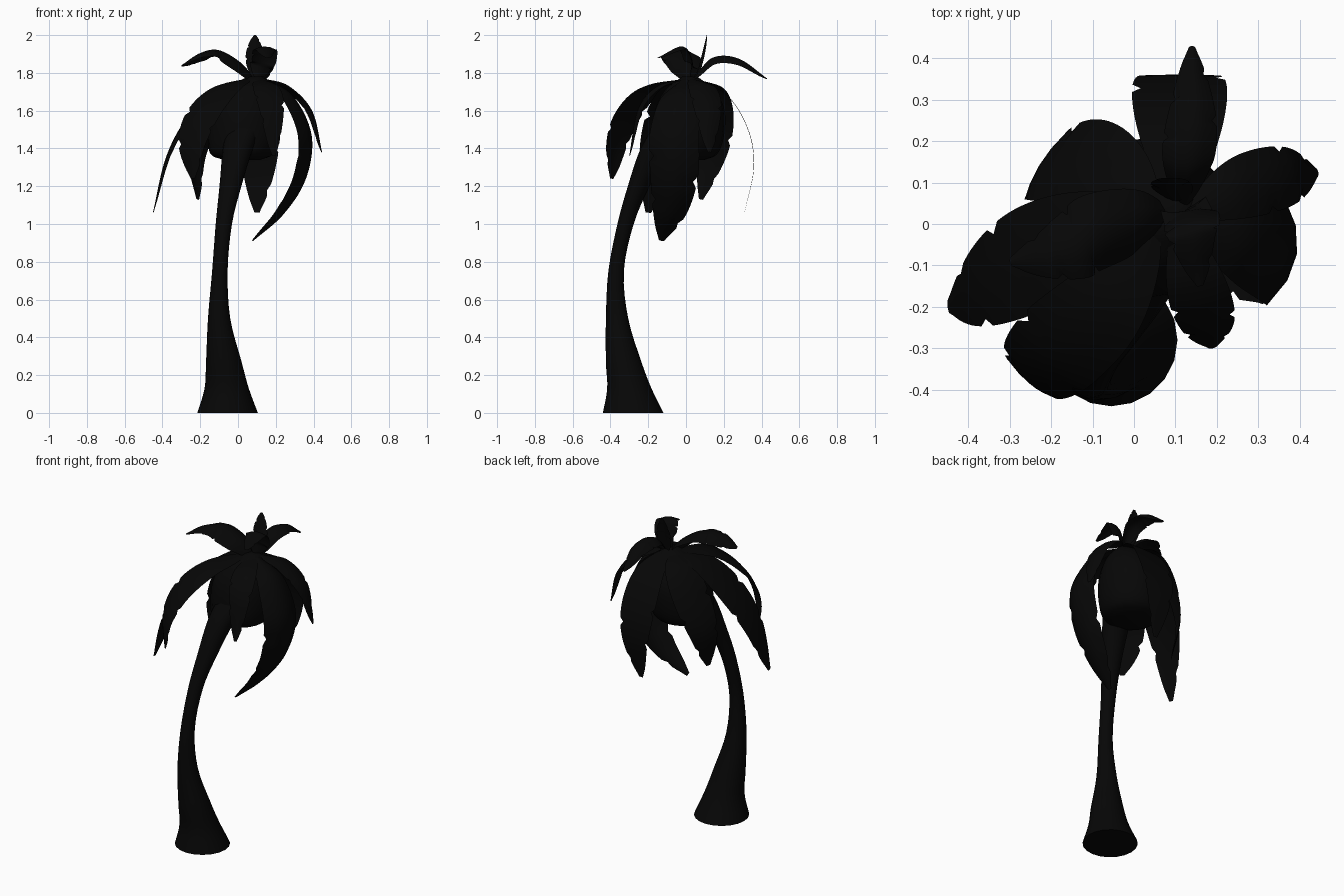
import bpy, math
from mathutils import Vector

if "Cube" in bpy.data.objects:
    bpy.data.objects.remove(bpy.data.objects["Cube"])

dark = bpy.data.materials.new("dark")
dark.diffuse_color = (0.002, 0.002, 0.002, 1)
dark.use_nodes = True
dark.node_tree.nodes["Principled BSDF"].inputs["Base Color"].default_value = dark.diffuse_color


def spline(pts, n):
    """Catmull-Rom samples through points of any dimension."""
    out = []
    for k in range(n + 1):
        t = k / n * (len(pts) - 1)
        i = min(int(t), len(pts) - 2)
        u = t - i
        b, c = pts[i], pts[i + 1]
        a = pts[i - 1] if i else [2 * p - q for p, q in zip(b, c)]
        d = pts[i + 2] if i + 2 < len(pts) else [2 * q - p for p, q in zip(b, c)]
        out.append([0.5 * (2 * q + (r - p) * u + (2 * p - 5 * q + 4 * r - s) * u * u
                    + (3 * q - p - 3 * r + s) * u ** 3) for p, q, r, s in zip(a, b, c, d)])
    return out


def make(name, verts, faces, angle):
    me = bpy.data.meshes.new(name)
    me.from_pydata(verts, [], faces)
    me.materials.append(dark)
    ob = bpy.data.objects.new(name, me)
    bpy.context.collection.objects.link(ob)
    bpy.ops.object.select_all(action='DESELECT')
    ob.select_set(True)
    bpy.context.view_layer.objects.active = ob
    bpy.ops.object.shade_smooth_by_angle(angle=math.radians(angle))
    return ob


def stack(name, rings, n, sides=20):
    """Horizontal rings (x, y, z, radius) skinned into a closed body."""
    rs = spline(rings, n)
    verts = [(x + r * math.cos(a), y + r * math.sin(a), z)
             for x, y, z, r in rs for a in (2 * math.pi * j / sides for j in range(sides))]
    faces = [(i * sides + j, i * sides + (j + 1) % sides,
              (i + 1) * sides + (j + 1) % sides, (i + 1) * sides + j)
             for i in range(n) for j in range(sides)]
    faces += [tuple(reversed(range(sides))), tuple(range(n * sides, (n + 1) * sides))]
    return make(name, verts, faces, 50)


def frond(name, pts, width, side, fold=0.15, n=32):
    """Notched leaf blade swept along a midrib, slightly folded along it."""
    mid = [Vector(p) for p in spline(pts, n)]
    s0 = Vector(side).normalized()
    verts = []
    for i, p in enumerate(mid):
        tan = (mid[min(i + 1, n)] - mid[max(i - 1, 0)]).normalized()
        s = (s0 - tan * s0.dot(tan)).normalized()
        up = tan.cross(s)
        if up.dot(p - Vector((0.04, 0.03, 1.4))) < 0:
            up = -up
        t = i / n
        w = width / 2 * max(0.03, math.sin(math.pi * t ** 0.9)) ** 0.62
        for k in (-1, -0.5, 0, 0.5, 1):
            # torn notches at alternating stations of each edge
            cut = 0.82 if abs(k) == 1 and i in ((16, 24) if k < 0 else (20, 28)) else 1
            verts.append(p + s * (k * w * cut) - up * (fold * w * k * k))
    faces = [(i * 5 + j, i * 5 + j + 1, i * 5 + j + 6, i * 5 + j + 5)
             for i in range(n) for j in range(4)]
    return make(name, verts, faces, 60)


# Curved trunk with a flared foot
stack("trunk", [(-.055, -.28, 0, .16), (-.06, -.3, .13, .117), (-.075, -.33, .27, .094),
                (-.1, -.365, .5, .059), (-.096, -.37, .75, .041), (-.075, -.32, 1, .043),
                (-.04, -.25, 1.2, .058), (0, -.16, 1.4, .08), (.05, -.05, 1.55, .1)], 32)

# Rounded crown mass under the fronds
stack("crown_core", [(.02, .0, 1.34, .1), (.02, .0, 1.37, .165), (.03, .01, 1.46, .19),
                     (.04, .02, 1.6, .185), (.06, .02, 1.71, .13), (.09, .02, 1.78, .04)], 20)

# Long drooping fronds
frond("left_frond", [(.05, .03, 1.77), (-.12, -.03, 1.71), (-.27, -.09, 1.56),
                     (-.38, -.15, 1.35), (-.45, -.2, 1.06)], .26, (-.1, 1, 0), .1)
frond("front_left_frond", [(.05, 0, 1.77), (-.07, -.19, 1.73), (-.19, -.31, 1.6),
                           (-.25, -.375, 1.43), (-.24, -.395, 1.24)], .24, (1, -.8, 0))
frond("front_right_frond", [(.11, 0, 1.77), (.15, -.15, 1.73), (.18, -.25, 1.61),
                            (.19, -.3, 1.36)], .15, (1, .2, 0))
frond("right_frond", [(.14, 0, 1.77), (.29, -.04, 1.68), (.39, -.07, 1.47),
                      (.36, -.07, 1.24), (.24, -.09, 1.05), (.08, -.13, .91)], .27, (.15, 1, 0), .4)
frond("back_right_frond", [(.14, .03, 1.77), (.27, .09, 1.73), (.39, .12, 1.6),
                           (.445, .125, 1.38)], .16, (-.2, 1, 0), .25)
frond("back_frond", [(.11, .05, 1.77), (.11, .22, 1.68), (.11, .33, 1.5),
                     (.11, .36, 1.3), (.1, .31, 1.06)], .23, (1, 0, 0), .02)
frond("back_left_frond", [(.05, .04, 1.77), (-.06, .13, 1.72), (-.16, .16, 1.57),
                          (-.23, .14, 1.36), (-.215, .08, 1.13)], .23, (.6, 1, 0))

# Young arching fronds on top
frond("upper_left_frond", [(.09, .02, 1.76), (.02, 0, 1.85), (-.1, -.03, 1.92),
                           (-.2, -.06, 1.905), (-.3, -.09, 1.84)], .19, (.2, 1, 0), .5)
frond("upper_back_frond", [(.12, .04, 1.77), (.13, .14, 1.88), (.14, .28, 1.875),
                           (.14, .43, 1.77)], .13, (1, 0, 0), .6)
frond("upper_curled_frond", [(.1, .02, 1.77), (.13, .03, 1.86), (.14, -.02, 1.94),
                             (.16, -.15, 1.88)], .14, (1, .3, 0), .3)
frond("center_shoot", [(.11, .05, 1.76), (.09, .08, 1.88), (.09, .11, 2.0)], .1, (1, 0, 0), .3)
